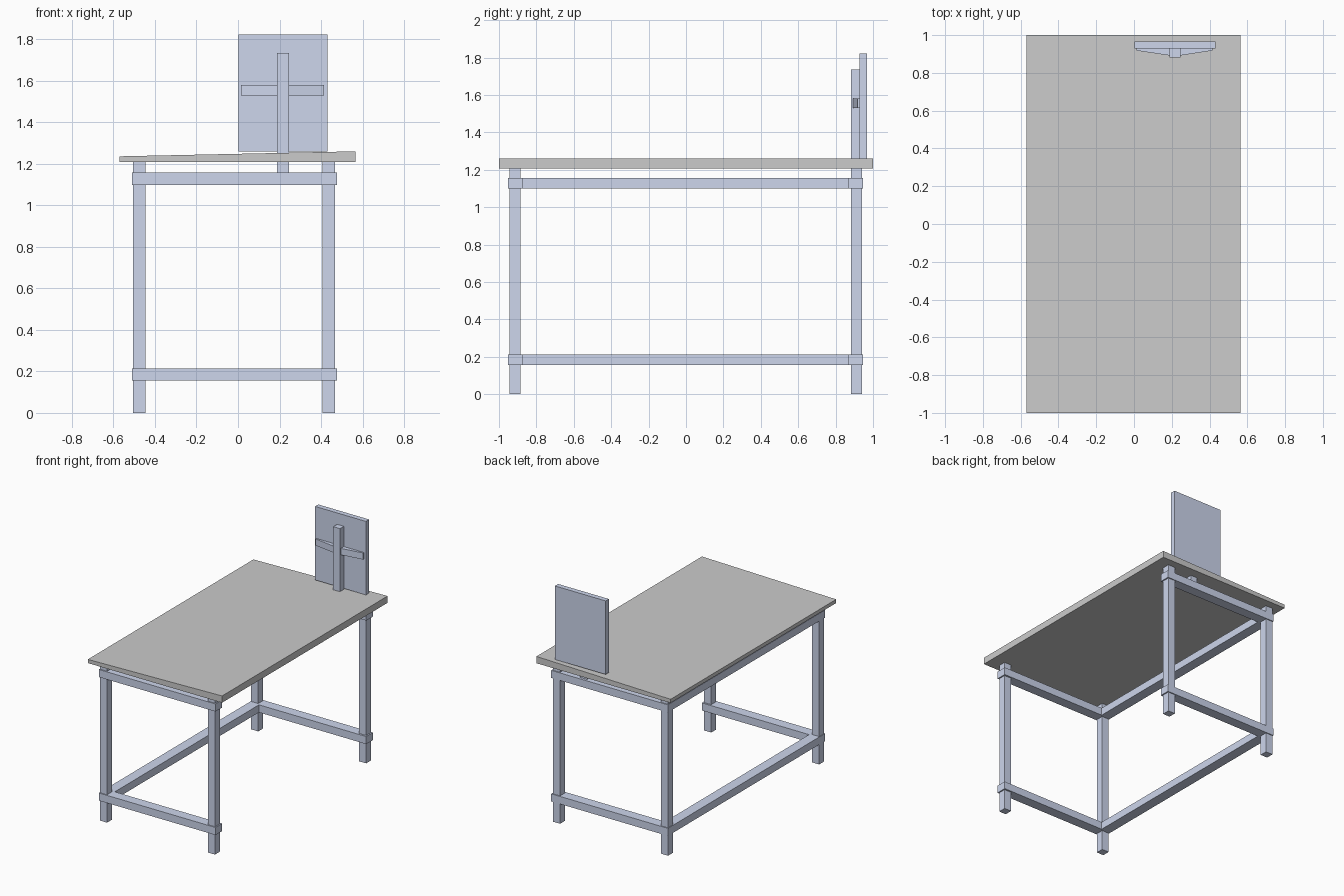
import bpy

if "Cube" in bpy.data.objects:
    bpy.data.objects.remove(bpy.data.objects["Cube"])

blue = bpy.data.materials.new("blue_frame")
blue.diffuse_color = (0.61, 0.67, 0.84, 1)
blue.use_nodes = True
blue.node_tree.nodes["Principled BSDF"].inputs["Base Color"].default_value = blue.diffuse_color


def prism(name, profile, axis, lo, hi, mat=None):
    """Extrude a 2D profile along 'y' (profile is x,z) or 'z' (profile is x,y)."""
    place = (lambda a, b, t: (a, t, b)) if axis == 'y' else (lambda a, b, t: (a, b, t))
    n = len(profile)
    verts = [place(a, b, t) for t in (lo, hi) for a, b in profile]
    sides = [(i, (i + 1) % n, n + (i + 1) % n, n + i) for i in range(n)]
    faces = [tuple(reversed(range(n))), tuple(range(n, 2 * n))] + sides
    if axis == 'y':
        faces = [tuple(reversed(f)) for f in faces]
    mesh = bpy.data.meshes.new(name)
    mesh.from_pydata(verts, [], faces)
    obj = bpy.data.objects.new(name, mesh)
    bpy.context.collection.objects.link(obj)
    if mat:
        mesh.materials.append(mat)
    return obj


def box(name, x, y, z, mat=blue):
    profile = [(x[0], y[0]), (x[1], y[0]), (x[1], y[1]), (x[0], y[1])]
    return prism(name, profile, 'z', z[0], z[1], mat)


# Table top, slightly thicker towards the right
prism("table_top", [(-0.57, 1.208), (0.565, 1.208), (0.565, 1.26), (-0.57, 1.236)],
      'y', -1.0, 1.0)

# Legs
for side, x in (("left", (-0.506, -0.446)), ("right", (0.407, 0.467))):
    for end, y in (("front", (-0.945, -0.886)), ("back", (0.881, 0.94))):
        box(f"{end}_{side}_leg", x, y, (0, 1.208))

# End rails front and back, long rails on the left side only
for level, z in (("lower", (0.155, 0.213)), ("upper", (1.099, 1.157))):
    box(f"{level}_front_rail", (-0.51, 0.477), (-0.953, -0.873), z)
    box(f"{level}_back_rail", (-0.51, 0.477), (0.867, 0.947), z)
    box(f"{level}_side_rail", (-0.51, -0.43), (-0.873, 0.867), z)

# Upright panel with its post and tapered cross brace
box("panel", (0.002, 0.432), (0.928, 0.967), (1.26, 1.822))
box("panel_post", (0.188, 0.246), (0.881, 0.928), (1.157, 1.735))
prism("panel_brace", [(0.014, 0.928), (0.014, 0.918), (0.188, 0.892), (0.246, 0.892),
                      (0.415, 0.918), (0.415, 0.928)], 'z', 1.53, 1.58, blue)
